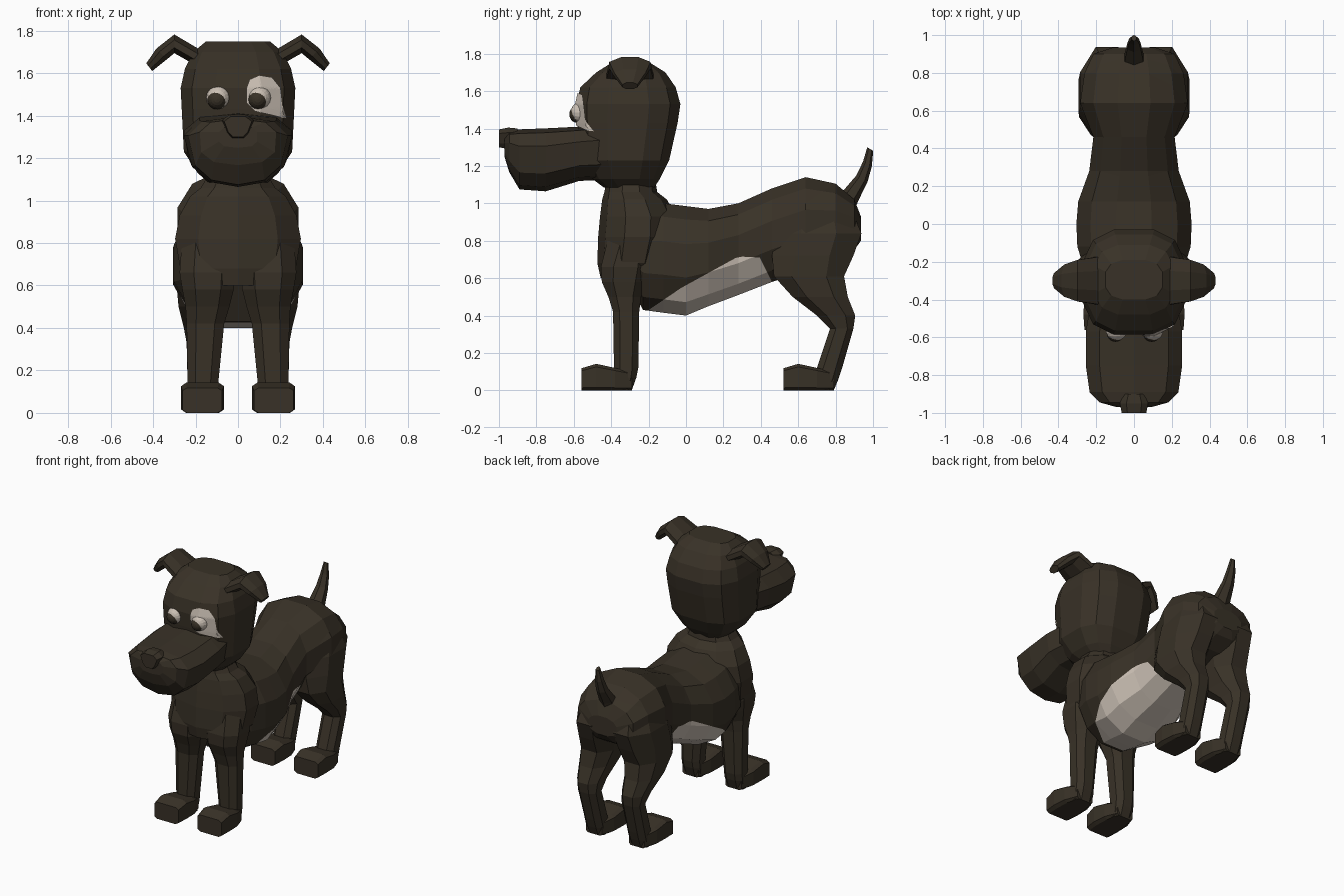
import bpy, bmesh, math
from mathutils import Vector, Matrix
from mathutils.bvhtree import BVHTree

if "Cube" in bpy.data.objects:
    bpy.data.objects.remove(bpy.data.objects["Cube"])


def material(name, col):
    m = bpy.data.materials.new(name)
    m.diffuse_color = (*col, 1)
    m.use_nodes = True
    m.node_tree.nodes["Principled BSDF"].inputs["Base Color"].default_value = m.diffuse_color
    return m


BROWN = material("dark brown fur", (0.040, 0.031, 0.020))
CREAM = material("pale cream fur", (0.60, 0.53, 0.46))


def finish(name, bm, mats, mirror=False):
    bmesh.ops.recalc_face_normals(bm, faces=bm.faces)
    me = bpy.data.meshes.new(name)
    bm.to_mesh(me)
    bm.free()
    ob = bpy.data.objects.new(name, me)
    bpy.context.collection.objects.link(ob)
    for m in mats:
        me.materials.append(m)
    if mirror:
        ob.modifiers.new("Mirror", 'MIRROR').use_mirror_merge = False
    return ob


def ring(c, u, v, n=8, e=1.0):
    """Rounded-box ring around c with half axes u and v; smaller e is boxier."""
    c, u, v = Vector(c), Vector(u), Vector(v)
    top = math.cos(math.pi / n) ** e
    f = lambda t: math.copysign(abs(t) ** e, t) / top
    angs = [2 * math.pi * (i + 0.5) / n for i in range(n)]
    return [c + u * f(math.cos(a)) + v * f(math.sin(a)) for a in angs]


def level(z, x0, x1, y0, y1, n=8, e=1.0):
    return ring(((x0 + x1) / 2, (y0 + y1) / 2, z), ((x1 - x0) / 2, 0, 0), (0, (y1 - y0) / 2, 0), n, e)


def slab(y, x0, x1, z0, z1, n=8, e=1.0):
    return ring(((x0 + x1) / 2, y, (z0 + z1) / 2), ((x1 - x0) / 2, 0, 0), (0, 0, (z1 - z0) / 2), n, e)


def loft(rings):
    bm = bmesh.new()
    vs = [[bm.verts.new(p) for p in r] for r in rings]
    n = len(vs[0])
    for a, b in zip(vs, vs[1:]):
        for i in range(n):
            j = (i + 1) % n
            bm.faces.new((a[i], a[j], b[j], b[i]))
    bm.faces.new(vs[0])
    bm.faces.new(vs[-1][::-1])
    return bm


# Torso: y, bottom, top, half width
torso = [(-.32, .60, .98, .22), (-.23, .43, 1.0, .265), (-.12, .415, 1.0, .30), (0, .40, .985, .305),
         (.12, .45, .97, .295), (.28, .51, 1.0, .237), (.46, .58, 1.08, .215), (.64, .64, 1.14, .285),
         (.80, .69, 1.105, .262), (.90, .75, 1.02, .215), (.935, .80, .93, .11)]
bm = loft([slab(y, -w, w, z0, z1, 12, .9) for y, z0, z1, w in torso])
# Cream belly, cut out by slanted planes
cuts = [((0, -.24, .43), (0, -.55, 1)), ((0, -.03, .545), (0, -.68, 1)), ((0, .2, .695), (0, -.2, 1)),
        ((0, .3, .715), (0, .05, 1)), ((0, .40, .70), (0, .9, .45))]
for co, no in cuts:
    bmesh.ops.bisect_plane(bm, geom=bm.verts[:] + bm.edges[:] + bm.faces[:], plane_co=co, plane_no=no)
for f in bm.faces:
    c = f.calc_center_median()
    f.material_index = int(all((c - Vector(co)).dot(Vector(no)) < 0 for co, no in cuts))
finish("torso", bm, [BROWN, CREAM])

# Chest and neck: z, y front, y back, half width
chest = [(.60, -.45, -.20, .21), (.68, -.465, -.10, .272), (.82, -.46, -.06, .296), (.93, -.45, -.06, .275),
         (1.02, -.44, -.11, .225), (1.06, -.43, -.16, .175), (1.12, -.42, -.17, .14)]
finish("chest_and_neck", loft([level(z, -w, w, a, b, 10, .95) for z, a, b, w in chest]), [BROWN])

# Legs: z, x inner, x outer, y front, y back
front = [(.95, .06, .21, -.37, -.20), (.80, .04, .265, -.42, -.17), (.66, .01, .275, -.455, -.19),
         (.58, .02, .262, -.45, -.21), (.50, .04, .247, -.415, -.24), (.42, .065, .242, -.39, -.25),
         (.12, .095, .237, -.385, -.255), (.07, .095, .237, -.38, -.265), (.0, .10, .23, -.38, -.29)]
hind = [(1.0, .02, .23, .56, .87), (.84, .0, .285, .48, .938), (.72, .015, .293, .46, .895),
        (.61, .045, .29, .47, .845), (.50, .075, .28, .57, .865), (.40, .095, .255, .70, .905),
        (.33, .10, .242, .77, .895), (.12, .10, .237, .70, .835), (.06, .10, .237, .69, .815),
        (.0, .105, .23, .69, .79)]
for name, rows in (("front_leg", front), ("hind_leg", hind)):
    finish(name, loft([level(*r, n=8, e=1.0 if r[0] > .7 else .8) for r in rows]), [BROWN], True)

# Paws
for name, y in (("front_paw", -.56), ("hind_paw", .52)):
    paw = [(0, .075, .262, .118), (.08, .066, .268, .142), (.18, .072, .262, .12), (.27, .105, .23, .10)]
    finish(name, loft([slab(y + d, a, b, 0, h, 8, .3) for d, a, b, h in paw]), [BROWN], True)

# Tail: y, z, half width, half depth
tail = [(.84, .97, .058, .045), (.88, 1.04, .05, .036), (.94, 1.13, .036, .026), (.97, 1.21, .026, .02),
        (.985, 1.29, .012, .014)]
finish("tail", loft([ring((0, y, z), (w, 0, 0), (0, d, -d * .6), 6) for y, z, w, d in tail]), [BROWN])

# Head: z, y front, y back, half width
head = [(1.085, -.44, -.17, .14), (1.13, -.50, -.14, .19), (1.23, -.56, -.09, .255), (1.43, -.58, -.045, .265),
        (1.53, -.585, -.03, .27), (1.62, -.565, -.055, .25), (1.70, -.48, -.11, .21), (1.75, -.40, -.19, .15)]
bm = loft([level(z, -w, w, a, b, 12, .7) for z, a, b, w in head])
tree = BVHTree.FromBMesh(bm)
finish("head", bm, [BROWN])

# Snout with a narrowing chin: y, bottom, top, half width
snout = [(-.42, 1.13, 1.42, .23), (-.57, 1.125, 1.405, .255), (-.75, 1.07, 1.395, .255), (-.89, 1.08, 1.39, .235),
         (-.945, 1.17, 1.38, .18), (-.97, 1.25, 1.35, .09)]
bm = loft([slab(y, -w, w, a, b, 10, .7) for y, a, b, w in snout])
for v in bm.verts:
    v.co.x *= 1 - .3 * max(0, (1.25 - v.co.z) / .18)
finish("snout", bm, [BROWN])

# Nose, narrower below: y, bottom, top, half width
nose = [(-.90, 1.32, 1.40, .055), (-.95, 1.29, 1.405, .075), (-1.0, 1.30, 1.395, .065)]
bm = loft([slab(y, -w, w, a, b, 8, .7) for y, a, b, w in nose])
for v in bm.verts:
    v.co.x *= .7 if v.co.z < 1.33 else 1
finish("nose", bm, [BROWN])

# Folded ears: x, z, half width along y, thickness direction
ear = [(.14, 1.635, .11, (-.02, .03)), (.20, 1.68, .125, (-.022, .03)), (.30, 1.738, .11, (0, .044)),
       (.36, 1.69, .085, (.024, .026)), (.418, 1.628, .04, (.014, .018))]
finish("ear", loft([ring((x, -.30, z), (0, w, 0), (t[0], 0, t[1]), 8) for x, z, w, t in ear]), [BROWN], True)

# Cream patch around one eye, laid on the face
outline = [(.04, 1.46), (.04, 1.53), (.055, 1.57), (.10, 1.59), (.16, 1.58), (.20, 1.53), (.21, 1.45),
           (.23, 1.385), (.17, 1.40), (.08, 1.42)]
pts = [Vector(p) for p in outline]
pts = [a.lerp(b, t / 4) for a, b in zip(pts, pts[1:] + pts[:1]) for t in range(4)]
bm = bmesh.new()
mid = Vector((.125, 1.49))
layers = []
for k in range(1, 9):
    row = []
    for p in pts:
        q = mid.lerp(p, k / 8)
        hit = tree.ray_cast(Vector((q.x, -2, q.y)), Vector((0, 1, 0)))[0]
        row.append(bm.verts.new((q.x, hit.y - .008, q.y)))
    layers.append(row)
bm.faces.new(layers[0])
for a, b in zip(layers, layers[1:]):
    for i in range(len(a)):
        j = (i + 1) % len(a)
        bm.faces.new((a[i], a[j], b[j], b[i]))
finish("eye_patch", bm, [CREAM])

# Eyeballs and pupils, poles facing forward; each eyeball shows a rim at its upper edge
for side, s in (("left", 1), ("right", -1)):
    for name, r, c, m in (("eyeball", .057, (.096 * s + .003, -.56, 1.485), CREAM),
                          ("pupil", .047, (.096 * s - .002, -.577, 1.476), BROWN)):
        bm = bmesh.new()
        bmesh.ops.create_uvsphere(bm, u_segments=16, v_segments=10, radius=r,
                                  matrix=Matrix.Translation(c) @ Matrix.Rotation(math.pi / 2, 4, 'X'))
        finish(side + "_" + name, bm, [m])
